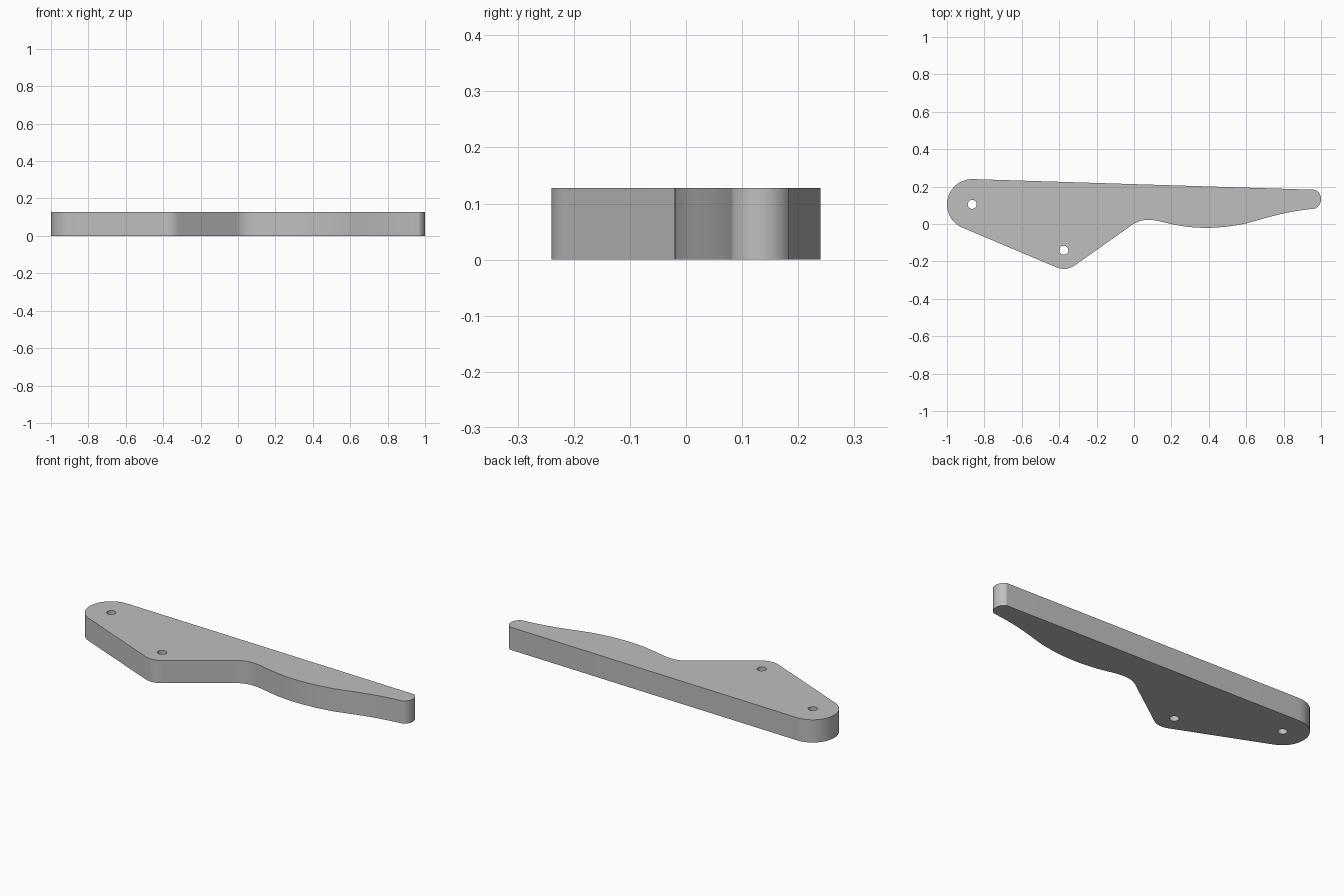
import bpy, bmesh
from math import radians, cos, sin
from mathutils import Vector
from mathutils.geometry import interpolate_bezier

cube = bpy.data.objects.get("Cube")
if cube:
    bpy.data.objects.remove(cube, do_unlink=True)

THICKNESS = 0.128
PIVOT, CORNER = (-0.865, 0.105), (-0.375, -0.14)


def arc(center, radius, start, end, steps):
    angles = [radians(start + (end - start) * i / steps) for i in range(steps + 1)]
    return [Vector((center[0] + radius * cos(a), center[1] + radius * sin(a), 0)) for a in angles]


def bezier(*points):
    # Inner points only up to the last, so the segments chain together
    return interpolate_bezier(*[Vector((x, y, 0)) for x, y in points], 14)[1:]


# Outline, counter-clockwise from the top of the rounded wide end
outline = arc(PIVOT, 0.135, 88, 248, 24)
outline += arc(CORNER, 0.1, 248, 307, 12)
outline += arc((0.075, -0.128), 0.15, 127, 90, 10)
outline += bezier((0.075, 0.022), (0.12, 0.022), (0.16, 0.008), (0.2, 0))
outline += bezier((0.2, 0), (0.32, -0.028), (0.45, -0.028), (0.6, 0.003))
outline += bezier((0.6, 0.003), (0.7, 0.03), (0.8, 0.066), (0.965, 0.082))
outline += arc((0.943, 0.133), 0.057, -61, 61, 16)

# Two round bolt holes
loops = [outline] + [arc(c, 0.024, 0, 345, 23) for c in (PIVOT, CORNER)]

# Fill the profile around the holes, then extrude it to a plate
bm = bmesh.new()
edges = []
for loop in loops:
    verts = [bm.verts.new(p) for p in loop]
    edges += [bm.edges.new((v, verts[i - 1])) for i, v in enumerate(verts)]
bmesh.ops.triangle_fill(bm, edges=edges, use_beauty=True, normal=(0, 0, 1))
grown = bmesh.ops.extrude_face_region(bm, geom=bm.faces[:], use_keep_orig=True)
top = [g for g in grown["geom"] if isinstance(g, bmesh.types.BMVert)]
bmesh.ops.translate(bm, verts=top, vec=(0, 0, THICKNESS))
bmesh.ops.recalc_face_normals(bm, faces=bm.faces[:])
mesh = bpy.data.meshes.new("lever_plate")
bm.to_mesh(mesh)
bm.free()

plate = bpy.data.objects.new("lever_plate", mesh)
bpy.context.collection.objects.link(plate)

# Plain grey finish
grey = bpy.data.materials.new("plain grey")
grey.use_nodes = True
grey.diffuse_color = (0.52, 0.52, 0.52, 1)
grey.node_tree.nodes["Principled BSDF"].inputs["Base Color"].default_value = grey.diffuse_color
mesh.materials.append(grey)

# Smooth curved walls, crisp rims
bpy.ops.object.select_all(action="DESELECT")
plate.select_set(True)
bpy.context.view_layer.objects.active = plate
bpy.ops.object.shade_smooth_by_angle(angle=radians(25))
